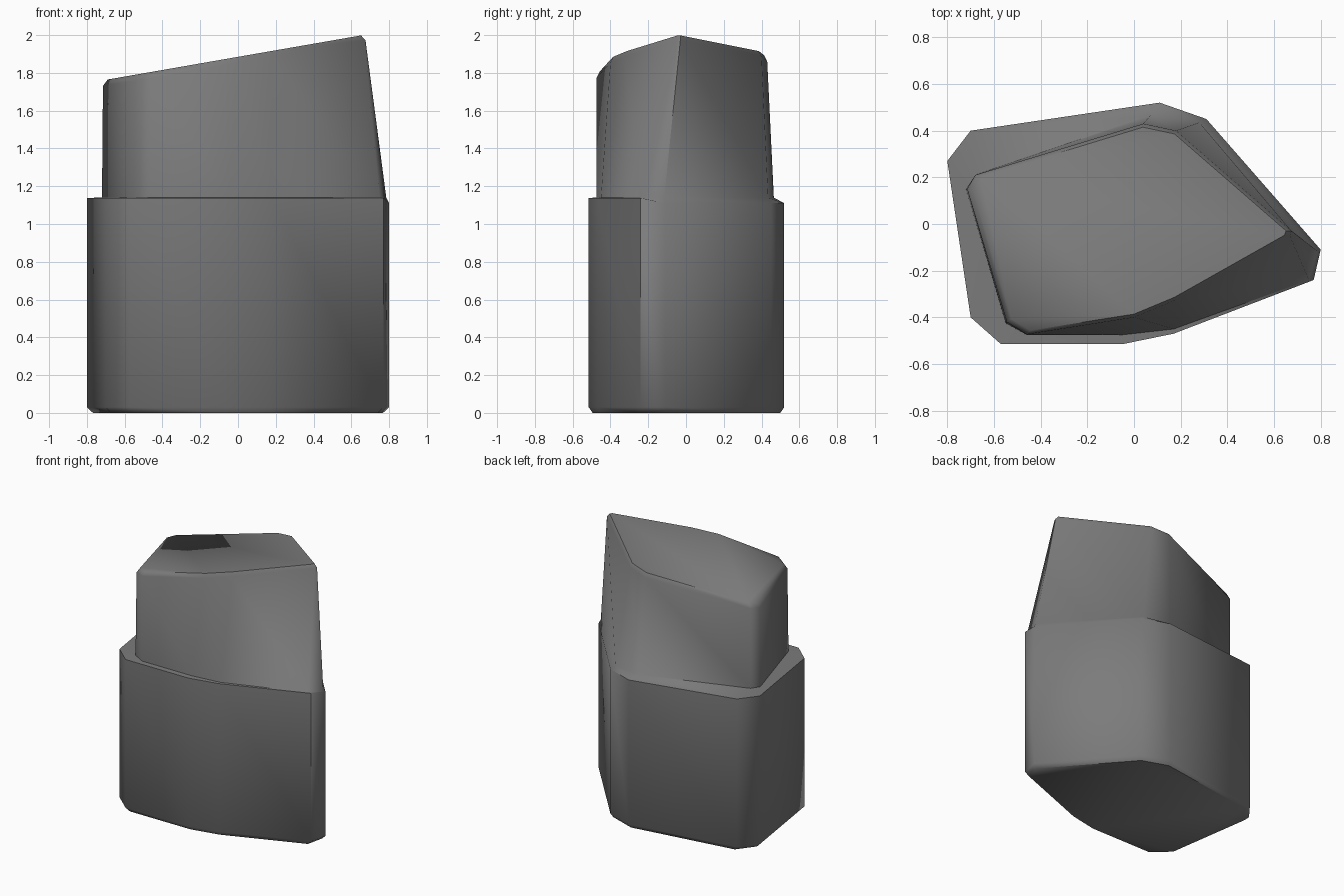
import bpy, bmesh, math

if "Cube" in bpy.data.objects:
    bpy.data.objects.remove(bpy.data.objects["Cube"])

# Matching ten-sided outlines, clockwise from the right-hand tip
base = [(0.80, -0.11), (0.77, -0.24), (0.17, -0.47), (-0.05, -0.515), (-0.57, -0.515),
        (-0.70, -0.40), (-0.80, 0.27), (-0.70, 0.40), (0.11, 0.52), (0.31, 0.45)]
neck = [(0.785, -0.115), (0.75, -0.24), (0.17, -0.45), (-0.05, -0.475), (-0.46, -0.475),
        (-0.55, -0.425), (-0.72, 0.15), (-0.68, 0.21), (0.07, 0.465), (0.28, 0.435)]
crown = [(0.675, -0.03), (0.668, -0.05), (0.18, -0.325), (0.0, -0.40), (-0.46, -0.473),
         (-0.545, -0.42), (-0.715, 0.15), (-0.68, 0.21), (0.04, 0.43), (0.18, 0.40)]


def slope(x, y):
    return 1.885 + 0.174 * x


def ring(bm, outline, height, inset=1.0):
    return [bm.verts.new((x * inset, y * inset, height(x * inset, y * inset)))
            for x, y in outline]


def shoulder(x, y):
    # the ledge dips slightly along the back right
    return 1.11 if x > 0.1 and y > -0.2 else 1.138


bm = bmesh.new()
rings = [ring(bm, base, lambda x, y: 0.0, 0.96),
         ring(bm, base, lambda x, y: 0.03),
         ring(bm, base, shoulder),
         ring(bm, neck, lambda x, y: 1.14),
         ring(bm, crown, lambda x, y: slope(x, y) - 0.03),
         ring(bm, crown, slope, 0.965)]

# Walls, ledge and bevels between neighbouring rings
for low, high in zip(rings, rings[1:]):
    for i in range(len(low)):
        j = (i + 1) % len(low)
        bm.faces.new((low[i], low[j], high[j], high[i]))
# Underside and sloping top
bm.faces.new(rings[0])
bm.faces.new(rings[-1])
bmesh.ops.recalc_face_normals(bm, faces=bm.faces)

mesh = bpy.data.meshes.new("stepped_rock")
bm.to_mesh(mesh)
bm.free()
rock = bpy.data.objects.new("stepped_rock", mesh)
bpy.context.collection.objects.link(rock)

stone = bpy.data.materials.new("dark_grey_stone")
stone.diffuse_color = (0.2, 0.2, 0.2, 1)
stone.use_nodes = True
stone.node_tree.nodes["Principled BSDF"].inputs["Base Color"].default_value = stone.diffuse_color
mesh.materials.append(stone)

# Soft corners, crisp ledge
bpy.context.view_layer.objects.active = rock
rock.select_set(True)
bpy.ops.object.shade_smooth_by_angle(angle=math.radians(52))
